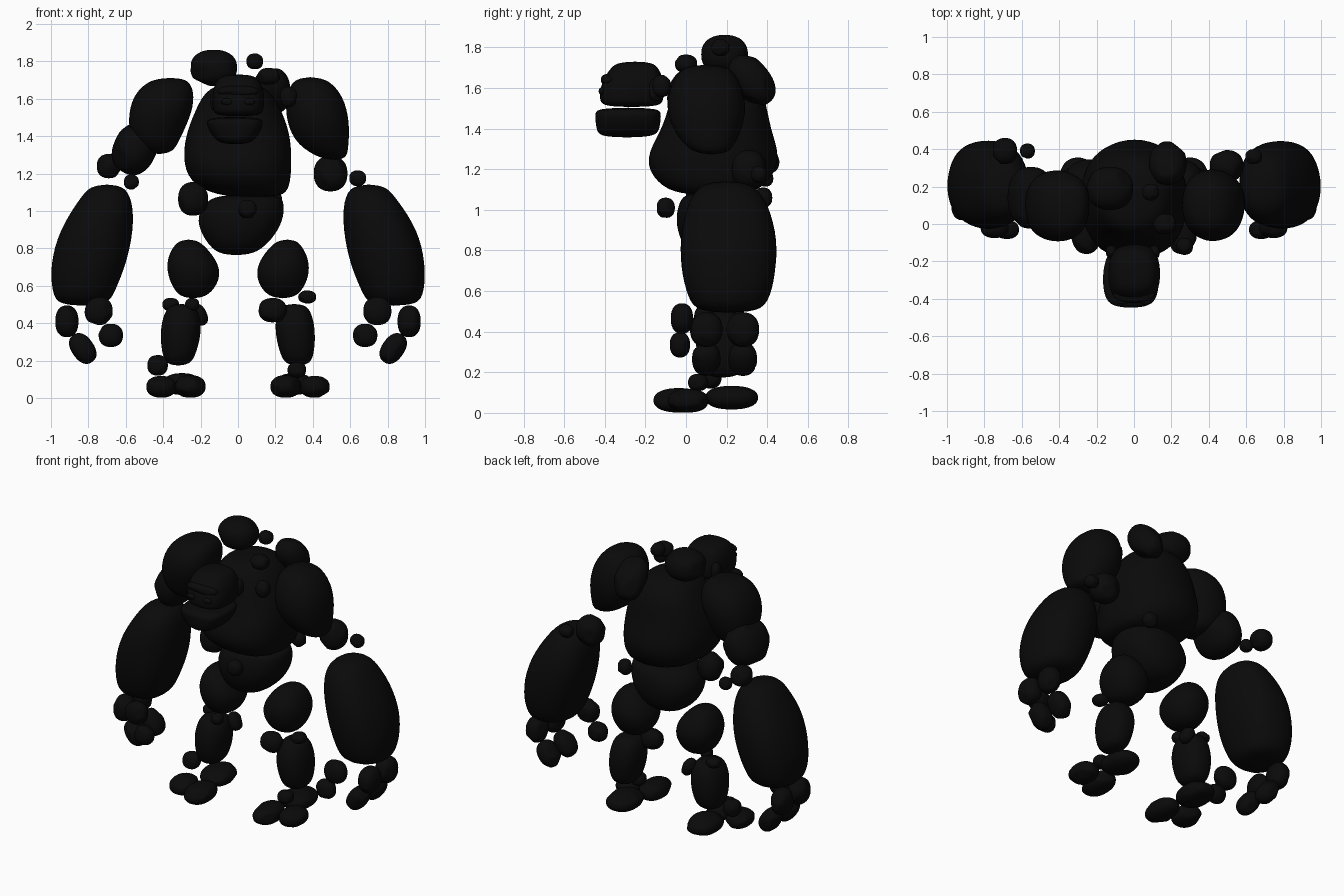
import bpy
import bmesh
import math
import random
from mathutils import Vector, Euler

random.seed(7)

default_cube = bpy.data.objects.get("Cube")
if default_cube:
    bpy.data.objects.remove(default_cube, do_unlink=True)

# One dark stone colour for the whole figure
stone = bpy.data.materials.new("black stone")
stone.use_nodes = True
colour = (.003, .003, .003, 1)
stone.diffuse_color = colour
shader = next(n for n in stone.node_tree.nodes if n.type == "BSDF_PRINCIPLED")
shader.inputs["Base Color"].default_value = colour
shader.inputs["Roughness"].default_value = .9


def finish(name, bm):
    """Turn a bmesh into a smooth shaded stone object."""
    bmesh.ops.recalc_face_normals(bm, faces=bm.faces)
    mesh = bpy.data.meshes.new(name)
    bm.to_mesh(mesh)
    bm.free()
    mesh.materials.append(stone)
    for polygon in mesh.polygons:
        polygon.use_smooth = True
    obj = bpy.data.objects.new(name, mesh)
    bpy.context.collection.objects.link(obj)
    return obj


def rock(name, at, size, turn=(0, 0, 0), power=2.3, cuts=7):
    """A rounded boulder with a few worn flat sides."""
    bm = bmesh.new()
    bmesh.ops.create_icosphere(bm, subdivisions=4, radius=1)
    planes = [Vector([random.uniform(-1, 1) for axis in range(3)]).normalized()
              for cut in range(cuts)]
    rotation = Euler([math.radians(angle) for angle in turn]).to_matrix()
    for vert in bm.verts:
        p = vert.co.normalized()
        p = p / sum(abs(c) ** power for c in p) ** (1 / power)
        for normal in planes:
            excess = p.dot(normal) - .95
            if excess > 0:
                p = p - normal * excess * .9
        p = Vector([c * s for c, s in zip(p, size)])
        vert.co = rotation @ p + Vector(at)
    return finish(name, bm)


def bulge(value, bend):
    """Push a sine or cosine outwards so a round ring becomes squarer."""
    return math.copysign(abs(value) ** bend, value)


def boulder(name, rings, side=1, bend=.85, sides=12):
    """A large stone lofted through rings of height, centre x, centre y, radius x, radius y."""
    bm = bmesh.new()
    loops = []
    for height, cx, cy, rx, ry in rings:
        loop = []
        for i in range(sides):
            angle = math.tau * i / sides
            wear = random.uniform(1, 1.07)
            x = cx + rx * wear * bulge(math.cos(angle), bend)
            y = cy + ry * wear * bulge(math.sin(angle), bend)
            loop.append(bm.verts.new((side * x, y, height)))
        loops.append(loop)
    for low, high in zip(loops, loops[1:]):
        for i in range(sides):
            j = (i + 1) % sides
            bm.faces.new((low[i], low[j], high[j], high[i]))
    bm.faces.new(loops[0])
    bm.faces.new(loops[-1])
    obj = finish(name, bm)
    rounding = obj.modifiers.new("rounding", "SUBSURF")
    rounding.levels = rounding.render_levels = 2
    return obj


def pair(name, at, size, turn=(0, 0, 0)):
    """The same boulder on the left and on the right."""
    for word, side in (("left", 1), ("right", -1)):
        rock(word + "_" + name, at=(side * at[0], at[1], at[2]), size=size,
             turn=(turn[0], side * turn[1], side * turn[2]))


# Trunk
boulder("torso", (
    (1.07, .09, .14, .15, .17),
    (1.13, .02, .13, .26, .28),
    (1.25, 0, .125, .295, .345),
    (1.4, 0, .15, .28, .265),
    (1.53, 0, .16, .235, .24),
    (1.63, 0, .15, .18, .2),
    (1.68, 0, .14, .11, .13)))
boulder("pelvis", (
    (.76, -.01, .16, .09, .12),
    (.84, 0, .16, .18, .19),
    (.95, .01, .16, .235, .21),
    (1.04, .03, .16, .22, .2),
    (1.09, .06, .16, .17, .16)))
rock("waist_front_pebble", at=(.05, -.1, 1.01), size=(.05, .045, .05))
rock("right_hip_stone", at=(-.24, .08, 1.065), size=(.08, .08, .09))
rock("back_waist_pebble", at=(.19, .38, 1.06), size=(.045, .045, .05))

# Head with a heavy open jaw
boulder("upper_head", (
    (1.505, 0, -.27, .12, .14),
    (1.545, 0, -.27, .135, .155),
    (1.62, 0, -.265, .14, .155),
    (1.69, 0, -.255, .12, .125),
    (1.732, 0, -.25, .08, .085)), bend=.65)
boulder("lower_jaw", (
    (1.355, -.015, -.29, .075, .135),
    (1.4, -.015, -.285, .12, .155),
    (1.465, -.015, -.285, .155, .165),
    (1.505, -.015, -.285, .145, .16)), bend=.65)
rock("brow", at=(0, -.38, 1.64), size=(.11, .04, .03))
rock("left_eye", at=(.06, -.415, 1.585), size=(.03, .015, .018))
rock("right_eye", at=(-.06, -.415, 1.585), size=(.03, .015, .018))
rock("left_ear", at=(.11, -.15, 1.59), size=(.03, .035, .055))
rock("right_ear", at=(-.12, -.15, 1.59), size=(.03, .035, .055))

# Loose stones over the back and neck
rock("crown_stone", at=(-.13, .19, 1.765), size=(.125, .115, .097))
rock("crown_pebble", at=(.09, .17, 1.8), size=(.045, .045, .042))
rock("neck_pebble", at=(.165, 0, 1.72), size=(.06, .055, .045))
rock("collar_pebble", at=(.27, -.12, 1.61), size=(.045, .045, .055))
rock("back_stone", at=(.18, .325, 1.64), size=(.1, .09, .14), turn=(38, 0, 0))

# Shoulders
boulder("left_shoulder", (
    (1.27, .52, .13, .06, .08),
    (1.35, .45, .11, .14, .15),
    (1.48, .425, .1, .17, .2),
    (1.62, .41, .1, .155, .18),
    (1.72, .385, .1, .08, .11)))
boulder("right_shoulder", (
    (1.3, .42, .1, .07, .1),
    (1.4, .445, .1, .14, .16),
    (1.53, .415, .1, .175, .2),
    (1.64, .39, .1, .16, .18),
    (1.715, .36, .1, .09, .1)), side=-1)

# Elbows
rock("right_elbow_stone", at=(-.55, .14, 1.335), size=(.115, .165, .145), turn=(0, 25, 0))
rock("right_elbow_cobble", at=(-.69, .39, 1.24), size=(.065, .07, .065))
rock("right_elbow_pebble", at=(-.57, .39, 1.155), size=(.04, .04, .04))
rock("left_elbow_stone", at=(.495, .31, 1.2), size=(.09, .085, .095))
rock("left_elbow_pebble", at=(.64, .36, 1.175), size=(.045, .04, .042))

# Forearms
for word, side in (("left", 1), ("right", -1)):
    boulder(word + "_forearm", (
        (.49, .83, .21, .13, .15),
        (.57, .825, .21, .17, .205),
        (.72, .8, .21, .205, .235),
        (.9, .76, .21, .2, .235),
        (1.06, .705, .2, .145, .19),
        (1.145, .7, .2, .085, .11)), side=side)

# Hands
pair("thumb_base", at=(.745, -.02, .465), size=(.075, .055, .075))
pair("thumb_tip", at=(.68, -.03, .335), size=(.065, .05, .062))
for finger, depth in (("front", .1), ("rear", .28)):
    pair(finger + "_finger_base", at=(.915, depth, .41), size=(.062, .08, .085))
    pair(finger + "_finger_tip", at=(.83, depth, .265), size=(.06, .07, .088), turn=(0, 35, 0))

# Thighs
for word, side in (("left", 1), ("right", -1)):
    boulder(word + "_thigh", (
        (.53, .24, .19, .065, .08),
        (.61, .235, .19, .13, .14),
        (.7, .24, .19, .145, .165),
        (.78, .255, .19, .11, .135),
        (.85, .265, .19, .05, .07)), side=side)

# Knees
rock("left_inner_knee_pebble", at=(.185, .1, .47), size=(.075, .06, .065))
rock("left_outer_knee_pebble", at=(.37, .12, .54), size=(.048, .05, .035))
rock("right_front_knee_pebble", at=(-.245, .13, .5), size=(.038, .04, .035))
rock("right_inner_knee_pebble", at=(-.205, .26, .445), size=(.038, .05, .06), turn=(0, -25, 0))
rock("right_outer_knee_pebble", at=(-.36, .22, .5), size=(.045, .045, .035))

# Shins
for word, side in (("left", 1), ("right", -1)):
    boulder(word + "_shin", (
        (.17, .32, .18, .065, .08),
        (.25, .315, .18, .095, .12),
        (.36, .305, .18, .11, .135),
        (.45, .3, .18, .095, .115),
        (.505, .3, .18, .06, .07)), side=side)

# Ankles and feet
rock("left_ankle_pebble", at=(.315, .06, .15), size=(.05, .05, .042))
rock("right_ankle_pebble", at=(-.43, .12, .175), size=(.055, .055, .055))
pair("heel", at=(.3, .225, .075), size=(.1, .13, .058))
pair("inner_toe", at=(.255, -.035, .062), size=(.082, .125, .06))
pair("outer_toe", at=(.41, .01, .06), size=(.08, .1, .058))
